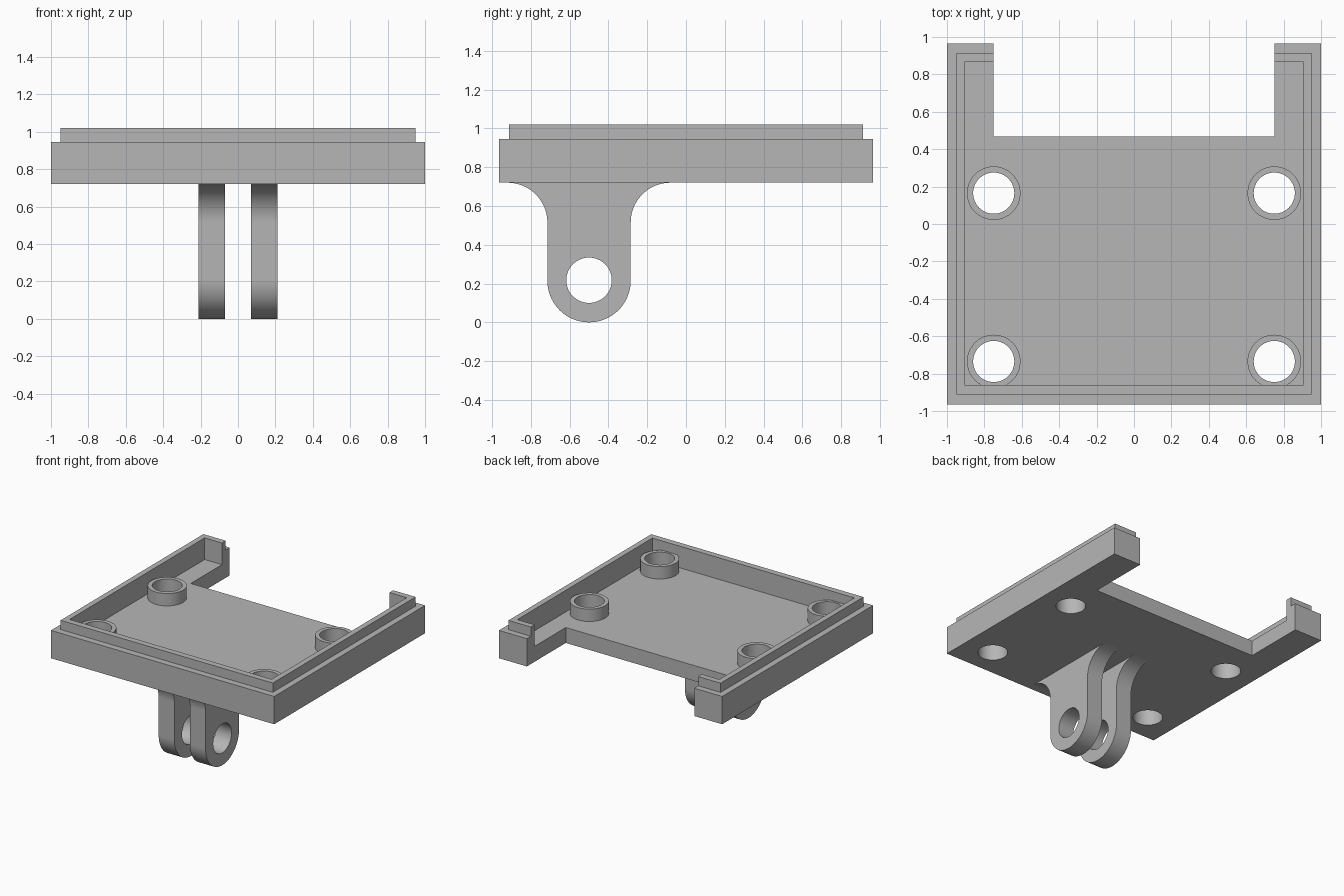
import bpy, bmesh, math

cube = bpy.data.objects.get("Cube")
if cube:
    bpy.data.objects.remove(cube, do_unlink=True)

grey = bpy.data.materials.new("plain grey")
grey.use_nodes = True
COLOUR = (0.47, 0.47, 0.47, 1)
grey.diffuse_color = COLOUR
grey.node_tree.nodes["Principled BSDF"].inputs["Base Color"].default_value = COLOUR

BOTTOM, FLOOR, RIM, LIP = 0.72, 0.845, 0.945, 1.02


def add_object(name, bm):
    bmesh.ops.recalc_face_normals(bm, faces=bm.faces)
    mesh = bpy.data.meshes.new(name)
    bm.to_mesh(mesh)
    bm.free()
    mesh.materials.append(grey)
    ob = bpy.data.objects.new(name, mesh)
    bpy.context.collection.objects.link(ob)
    return ob


def prism(name, points, axis, low, high):
    """Extrude a flat outline along x or z."""
    bm = bmesh.new()
    place = (lambda a, b: (low, a, b)) if axis == "x" else (lambda a, b: (a, b, low))
    face = bm.faces.new([bm.verts.new(place(a, b)) for a, b in points])
    new = bmesh.ops.extrude_face_region(bm, geom=[face])["geom"]
    step = (high - low, 0, 0) if axis == "x" else (0, 0, high - low)
    bmesh.ops.translate(bm, vec=step, verts=[v for v in new if isinstance(v, bmesh.types.BMVert)])
    return add_object(name, bm)


def box(name, x, y0, y1, z0, z1):
    return prism(name, [(-x, y0), (x, y0), (x, y1), (-x, y1)], "z", z0, z1)


def arc(cy, cz, r, start, end, steps=24):
    angles = [math.radians(start + (end - start) * i / steps) for i in range(steps + 1)]
    return [(cy + r * math.cos(a), cz + r * math.sin(a)) for a in angles]


def circle(cx, cy, r):
    return arc(cx, cy, r, 0, 360, 64)[:-1]


def combine(target, other, operation):
    """Apply a boolean and discard its helper."""
    other.hide_render = True
    mod = target.modifiers.new(operation, "BOOLEAN")
    mod.operation, mod.object, mod.solver = operation, other, "EXACT"
    deps = bpy.context.evaluated_depsgraph_get()
    deps.update()
    result = bpy.data.meshes.new_from_object(target.evaluated_get(deps))
    target.modifiers.clear()
    target.data = result
    bpy.data.objects.remove(other, do_unlink=True)


def smooth(ob):
    bpy.ops.object.select_all(action="DESELECT")
    bpy.context.view_layer.objects.active = ob
    ob.select_set(True)
    bpy.ops.object.shade_smooth_by_angle(angle=math.radians(30))


# Tray with a stepped lip, a recessed floor and a notch at the back
tray = box("tray", 1, -0.965, 0.965, BOTTOM, RIM)
combine(tray, box("lip", 0.95, -0.912, 0.914, 0.8, LIP), "UNION")
combine(tray, box("recess", 0.905, -0.862, 0.866, FLOOR, 1.2), "DIFFERENCE")
combine(tray, box("notch", 0.75, 0.467, 1.2, 0.5, 1.2), "DIFFERENCE")

# Four screw posts with holes through the floor
for side, x in (("left", 0.75), ("right", -0.75)):
    for end, y in (("front", -0.735), ("back", 0.165)):
        combine(tray, prism("drill", circle(x, y, 0.11), "z", 0.5, 1.2), "DIFFERENCE")
        post = prism(f"{end}_{side}_post", circle(x, y, 0.143), "z", FLOOR, RIM)
        combine(post, prism("drill", circle(x, y, 0.11), "z", 0.5, 1.2), "DIFFERENCE")
        smooth(post)
smooth(tray)

# Pair of mounting lugs flaring into the underside
CY, R, FILLET = -0.5, 0.215, 0.205
outline = (arc(CY, R, R, 180, 360, 48)
           + arc(CY + R + FILLET, BOTTOM - FILLET, FILLET, 180, 90)
           + arc(CY - R - FILLET, BOTTOM - FILLET, FILLET, 90, 0))
for side, x in (("left", 0.07), ("right", -0.21)):
    lug = prism(f"{side}_lug", outline, "x", x, x + 0.14)
    combine(lug, prism("bolt_hole", circle(CY, 0.217, 0.117), "x", -0.5, 0.5), "DIFFERENCE")
    smooth(lug)
